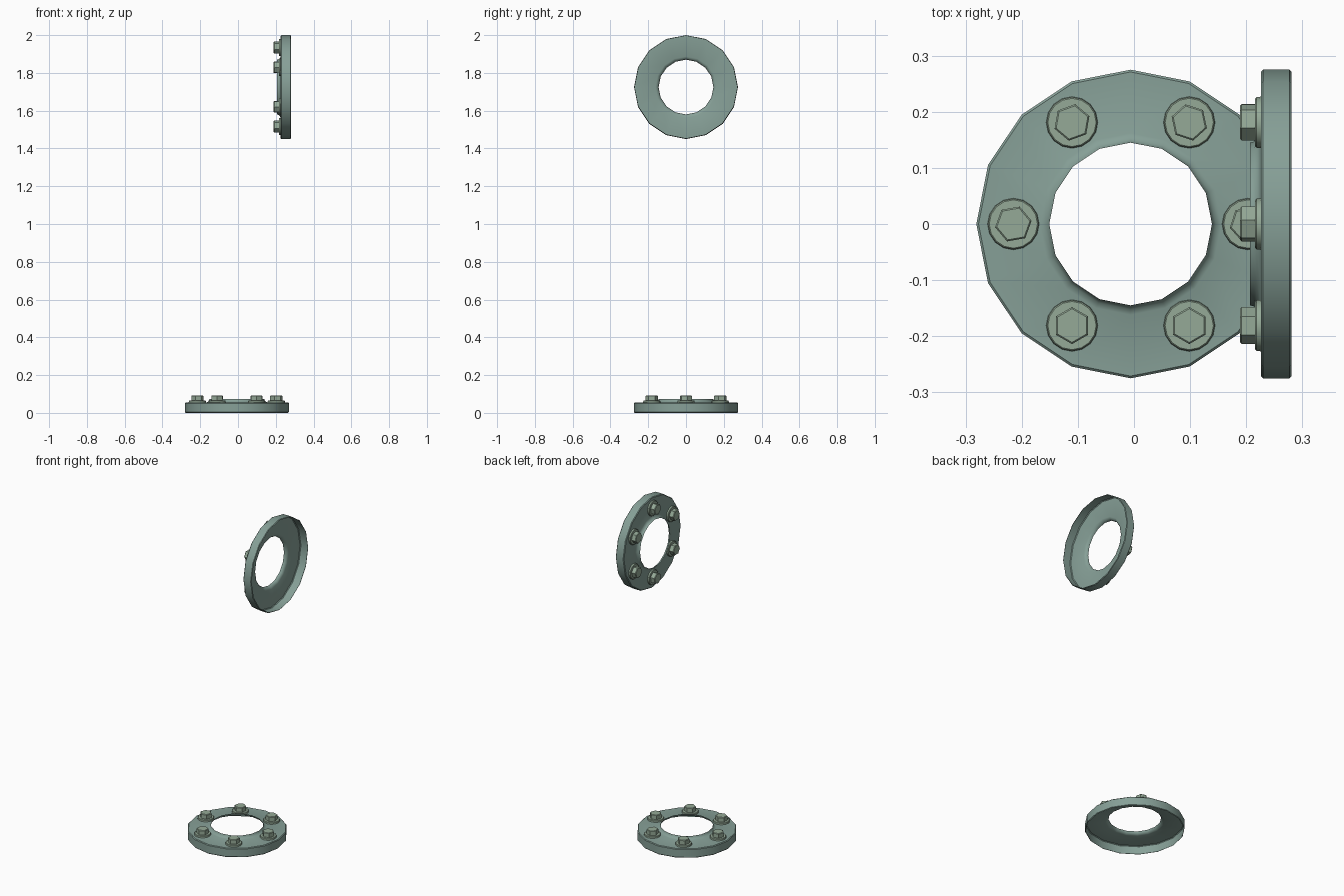
import bpy, bmesh, math
from mathutils import Matrix

if "Cube" in bpy.data.objects:
    bpy.data.objects.remove(bpy.data.objects["Cube"])


def material(name, rgb):
    m = bpy.data.materials.new(name)
    m.diffuse_color = (*rgb, 1)
    m.use_nodes = True
    m.node_tree.nodes["Principled BSDF"].inputs["Base Color"].default_value = m.diffuse_color
    return m


FLANGE = material("painted_metal", (0.24, 0.35, 0.31))
BOLT = material("bolt_metal", (0.30, 0.40, 0.31))


def lathe(name, profile, sides, matrix, mat, turn=0.0, cap=False):
    """Revolve (radius, z) points, optionally closing the last ring."""
    bm = bmesh.new()
    rings = []
    for r, z in profile:
        rings.append([bm.verts.new((r * math.cos(turn + math.tau * i / sides),
                                    r * math.sin(turn + math.tau * i / sides), z))
                      for i in range(sides)])
    for a, b in zip(rings, rings[1:]):
        for i in range(sides):
            j = (i + 1) % sides
            bm.faces.new((a[i], a[j], b[j], b[i]))
    if cap:
        bm.faces.new(rings[-1])
    mesh = bpy.data.meshes.new(name)
    bm.to_mesh(mesh)
    bm.free()
    mesh.materials.append(mat)
    ob = bpy.data.objects.new(name, mesh)
    bpy.context.collection.objects.link(ob)
    ob.matrix_world = matrix
    bpy.ops.object.select_all(action='DESELECT')
    ob.select_set(True)
    bpy.context.view_layer.objects.active = ob
    bpy.ops.object.shade_smooth_by_angle(angle=math.radians(32))
    return ob


# Open-backed ring: chamfered rim, flat face, flared lip round the bore
RING = [(0.271, 0), (0.275, 0.004), (0.275, 0.051), (0.271, 0.055),
        (0.162, 0.055), (0.152, 0.060), (0.147, 0.067), (0.145, 0.074)]
WASHER = [(0.046, 0.055), (0.045, 0.063), (0.043, 0.065)]
HEAD = [(0.033, 0.065), (0.033, 0.089), (0.030, 0.092)]
TURNS = [12, 42, 20, 10, 30, 30]   # hex heads sit at uneven angles


def flange(prefix, matrix):
    lathe(prefix + "_flange_ring", RING, 16, matrix, FLANGE)
    for k, turn in enumerate(TURNS):
        a = math.radians(60 * k)
        place = matrix @ Matrix.Translation((0.209 * math.cos(a), 0.209 * math.sin(a), 0))
        lathe(f"{prefix}_washer_{k}", WASHER, 16, place, BOLT, cap=True)
        lathe(f"{prefix}_bolt_head_{k}", HEAD, 6, place, BOLT, math.radians(turn), cap=True)


# Lower flange lies flat; upper flange stands upright with bolts facing -x
flange("lower", Matrix.Translation((-0.006, 0, 0)))
flange("upper", Matrix.Translation((0.281, 0, 1.725)) @ Matrix.Rotation(-math.pi / 2, 4, 'Y'))
